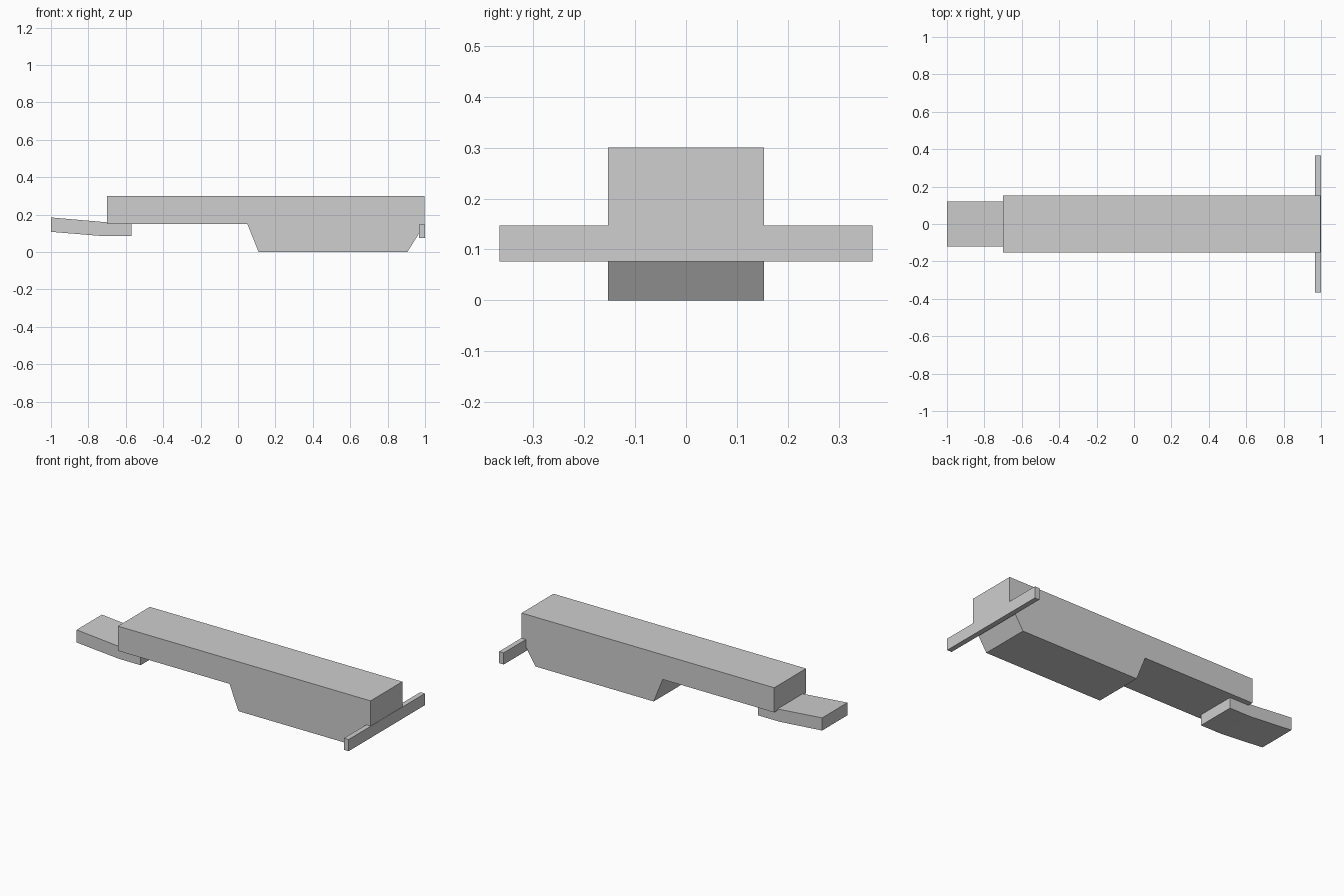
import bpy
import bmesh

cube = bpy.data.objects.get("Cube")
if cube:
    bpy.data.objects.remove(cube, do_unlink=True)

grey = bpy.data.materials.new("light grey")
grey.use_nodes = True
colour = (0.62, 0.62, 0.62, 1)
grey.diffuse_color = colour
grey.node_tree.nodes["Principled BSDF"].inputs["Base Color"].default_value = colour


def extrude_profile(name, profile, y0, y1):
    """Sweep a side profile of (x, z) points from y0 to y1."""
    bm = bmesh.new()
    face = bm.faces.new([bm.verts.new((x, y0, z)) for x, z in profile])
    swept = bmesh.ops.extrude_face_region(bm, geom=[face])["geom"]
    verts = [v for v in swept if isinstance(v, bmesh.types.BMVert)]
    bmesh.ops.translate(bm, verts=verts, vec=(0, y1 - y0, 0))
    bmesh.ops.recalc_face_normals(bm, faces=bm.faces)
    mesh = bpy.data.meshes.new(name)
    bm.to_mesh(mesh)
    bm.free()
    mesh.materials.append(grey)
    obj = bpy.data.objects.new(name, mesh)
    bpy.context.collection.objects.link(obj)
    return obj


# Long body with the deep tapered belly
extrude_profile("body", [
    (-0.70, 0.30), (-0.70, 0.15), (0.05, 0.15), (0.11, 0),
    (0.905, 0), (0.998, 0.147), (0.998, 0.30)], -0.153, 0.153)

# Bent tongue under the narrow end
extrude_profile("tongue", [
    (-1.0, 0.185), (-1.0, 0.108), (-0.717, 0.085),
    (-0.57, 0.085), (-0.57, 0.158), (-0.70, 0.159)], -0.121, 0.121)

# Thin cross bar at the deep end
extrude_profile("cross_bar", [
    (0.969, 0.076), (1.0, 0.076), (1.0, 0.147), (0.969, 0.147)], -0.366, 0.366)
